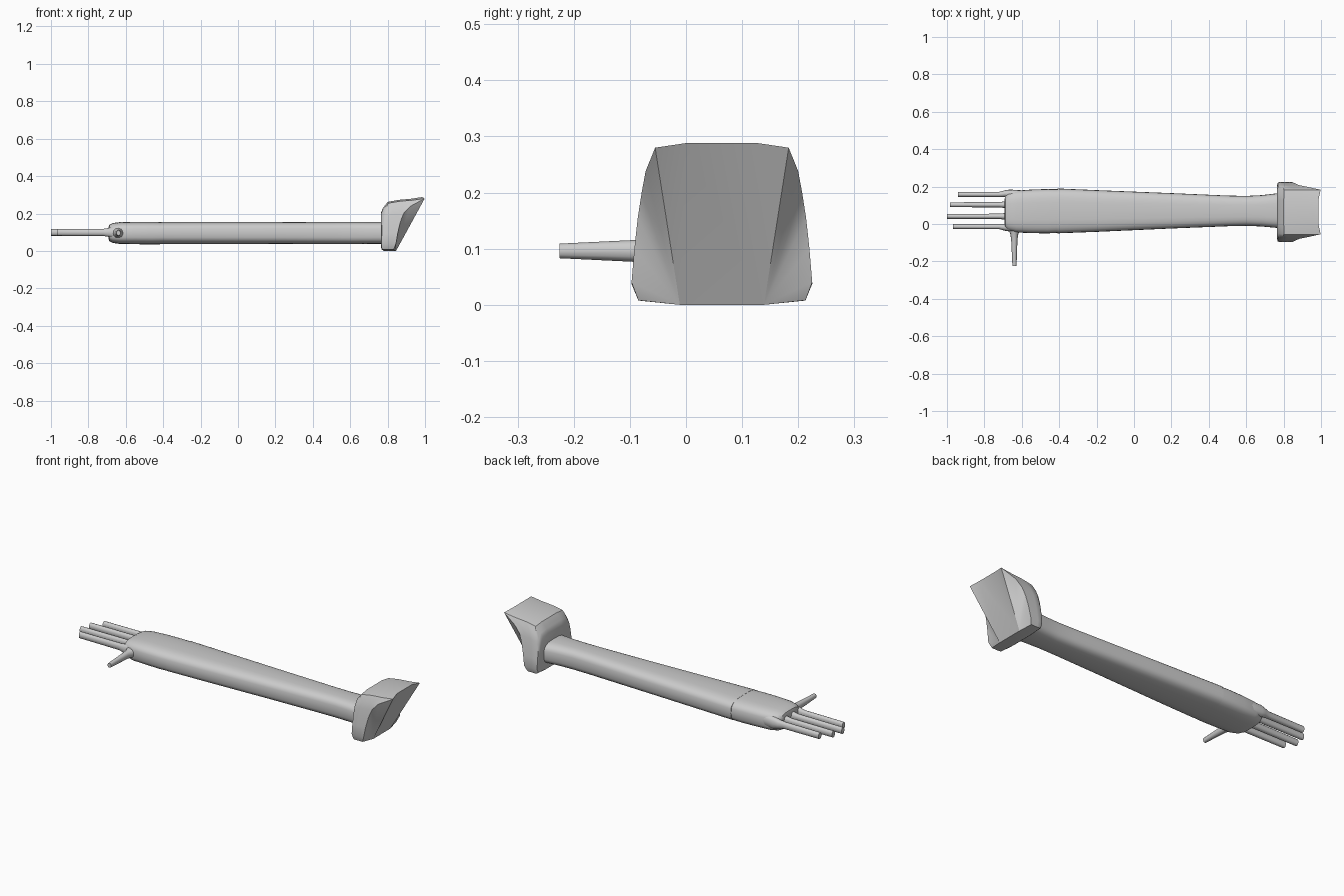
import bpy, bmesh
from math import cos, sin, pi, copysign


def make_object(name, rings, cap_start=True, cap_end=True, extra_faces=(), angle=40):
    """Skin a list of equal-length point rings into one mesh."""
    bm = bmesh.new()
    vs = [[bm.verts.new(p) for p in ring] for ring in rings]
    n = len(vs[0])
    for a, b in zip(vs, vs[1:]):
        for i in range(n):
            j = (i + 1) % n
            bm.faces.new((a[i], a[j], b[j], b[i]))
    if cap_start:
        bm.faces.new(vs[0][::-1])
    if cap_end:
        bm.faces.new(vs[-1])
    for f in extra_faces:
        bm.faces.new([vs[-1][i] for i in f])
    bmesh.ops.recalc_face_normals(bm, faces=bm.faces)
    mesh = bpy.data.meshes.new(name)
    bm.to_mesh(mesh)
    bm.free()
    obj = bpy.data.objects.new(name, mesh)
    bpy.context.collection.objects.link(obj)
    bpy.ops.object.select_all(action='DESELECT')
    obj.select_set(True)
    bpy.context.view_layer.objects.active = obj
    bpy.ops.object.shade_smooth_by_angle(angle=angle * pi / 180)
    return obj


def oval(n, power):
    """Unit superellipse points."""
    pts = []
    for i in range(n):
        c, s = cos(2 * pi * i / n), sin(2 * pi * i / n)
        pts.append((copysign(abs(c) ** (2 / power), c), copysign(abs(s) ** (2 / power), s)))
    return pts


def loft_x(name, stations, n, power):
    """Stations: x, y min, y max, z min, z max."""
    rings = [[(x, (a + b) / 2 + u * (b - a) / 2, (c + d) / 2 + v * (d - c) / 2)
              for u, v in oval(n, power)] for x, a, b, c, d in stations]
    return make_object(name, rings)


# Forearm
loft_x("forearm", [
    (-0.41, -0.050, 0.190, 0.036, 0.156),
    (-0.20, -0.042, 0.181, 0.036, 0.156),
    (0.20, -0.024, 0.165, 0.037, 0.155),
    (0.50, -0.012, 0.152, 0.037, 0.155),
    (0.60, -0.010, 0.150, 0.037, 0.155),
    (0.68, -0.013, 0.154, 0.037, 0.155),
    (0.80, -0.024, 0.168, 0.037, 0.155)], 28, 3.2)

# Palm
loft_x("palm", [
    (-0.692, 0.000, 0.130, 0.065, 0.128),
    (-0.688, -0.022, 0.152, 0.052, 0.140),
    (-0.67, -0.035, 0.168, 0.043, 0.149),
    (-0.63, -0.045, 0.178, 0.037, 0.154),
    (-0.55, -0.049, 0.184, 0.036, 0.156),
    (-0.46, -0.050, 0.187, 0.035, 0.156),
    (-0.40, -0.047, 0.186, 0.036, 0.155)], 28, 3.2)

# Four fingers with flared knuckles
for i, (y, tip) in enumerate([(0.158, -0.94), (0.103, -0.985), (0.041, -1.0), (-0.014, -0.967)]):
    out = 0.008 if i == 0 else -0.008 if i == 3 else 0
    stations = [(x, y + o - r, y + o + r, 0.099 - h, 0.099 + h) for x, r, h, o in [
        (tip, 0.013, 0.018, 0), (-0.72, 0.014, 0.019, 0), (-0.69, 0.018, 0.024, out / 2),
        (-0.665, 0.023, 0.032, out * 0.4), (-0.60, 0.022, 0.036, 0)]]
    loft_x("finger_%d" % (i + 1), stations, 12, 2.2)

# Thumb pointing sideways
make_object("thumb", [[(x + u * r, y, 0.096 + v * h) for u, v in oval(12, 2.2)]
                      for y, x, r, h in [(-0.225, -0.639, 0.011, 0.013),
                                         (-0.08, -0.640, 0.017, 0.020),
                                         (-0.05, -0.640, 0.022, 0.023),
                                         (-0.03, -0.638, 0.034, 0.028),
                                         (0.02, -0.630, 0.036, 0.030)]])

# Shoulder cuff: half outline (y offset, z, x of the cut rim), mirrored about y = 0.064
half = [(0.075, 0.000, 0.845), (0.149, 0.008, 0.832), (0.161, 0.040, 0.845),
        (0.156, 0.100, 0.855), (0.150, 0.155, 0.868), (0.143, 0.200, 0.885),
        (0.136, 0.238, 0.920), (0.119, 0.280, 0.998), (0.065, 0.288, 0.986)]
outline = half + [(-y, z, x) for y, z, x in reversed(half)]
rings = []
for t, wide, low, high in [(0.0, 0.90, 0.020, 0.205), (0.04, 0.97, 0.008, 0.228),
                           (0.16, 1.0, 0.001, 0.262), (0.42, 1.0, 0.0, 0.273),
                           (0.72, 1.0, 0.0, 0.279), (1.0, 1.0, 0.0, 0.288)]:
    rings.append([(0.765 + (x - 0.765) * t, 0.064 + y * wide,
                   low + z / 0.288 * (high - low)) for y, z, x in outline])
n = len(half)
last = 2 * n - 1
# Faceted cut end: a centre panel and a fan on each side
cut = [(0, n - 1, n, last)]
cut += [(0, i, i + 1) for i in range(1, n - 1)]
cut += [(last, last - i - 1, last - i) for i in range(1, n - 1)]
make_object("shoulder_cuff", rings, cap_end=False, extra_faces=cut, angle=35)
